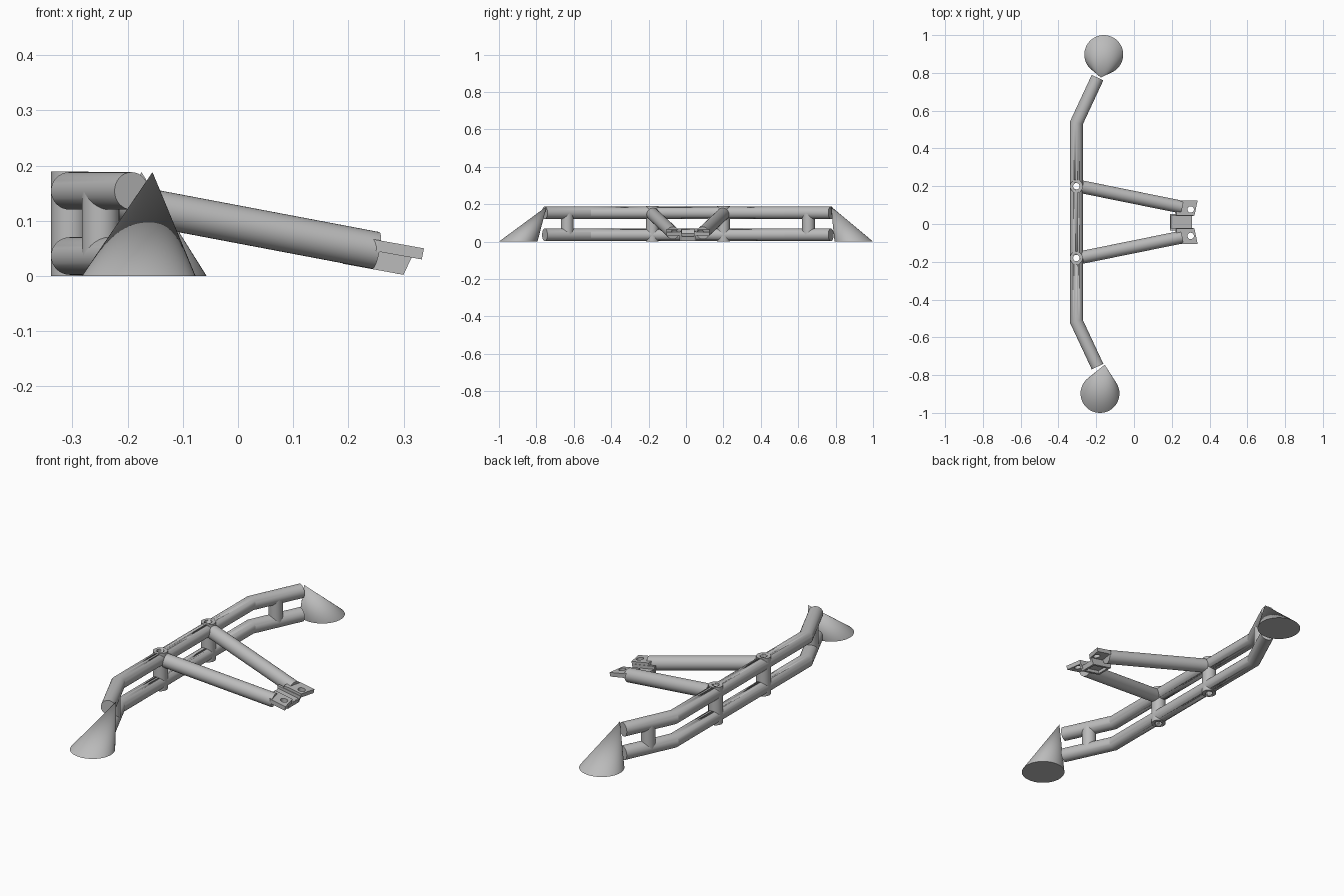
import bpy, bmesh, math
from mathutils import Vector

cube = bpy.data.objects.get("Cube")
if cube:
    bpy.data.objects.remove(cube, do_unlink=True)

steel = bpy.data.materials.new("grey_steel")
steel.use_nodes = True
COLOUR = (0.5, 0.5, 0.5, 1)
steel.diffuse_color = COLOUR
steel.node_tree.nodes["Principled BSDF"].inputs["Base Color"].default_value = COLOUR

R = 0.034        # tube radius
BORE = 0.017     # bolt hole radius
MID = 0.01       # y of the frame's symmetry plane
TOP, LOW = 0.154, 0.036   # rail heights
RAIL_X = -0.305


def finish(name, bm, smooth=True):
    bmesh.ops.recalc_face_normals(bm, faces=bm.faces)
    mesh = bpy.data.meshes.new(name)
    bm.to_mesh(mesh)
    bm.free()
    mesh.materials.append(steel)
    obj = bpy.data.objects.new(name, mesh)
    bpy.context.collection.objects.link(obj)
    if smooth:
        activate(obj)
        bpy.ops.object.shade_smooth_by_angle(angle=math.radians(20))
    return obj


def activate(obj):
    bpy.ops.object.select_all(action="DESELECT")
    obj.select_set(True)
    bpy.context.view_layer.objects.active = obj


def tube(name, path, radius=R, sides=32):
    """Round tube along a path, mitred at its bends."""
    pts = [Vector(p) for p in path]
    dirs = [(b - a).normalized() for a, b in zip(pts, pts[1:])]
    bm = bmesh.new()
    rings = []
    for i, p in enumerate(pts):
        d = dirs[max(i - 1, 0)]
        n = (d + dirs[min(i, len(dirs) - 1)]).normalized()
        ref = Vector((0, 0, 1)) if abs(d.z) < 0.9 else Vector((1, 0, 0))
        u = d.cross(ref).normalized()
        v = u.cross(d)
        ring = []
        for k in range(sides):
            a = math.tau * k / sides
            o = (u * math.cos(a) + v * math.sin(a)) * radius
            ring.append(bm.verts.new(p + o - d * (o.dot(n) / d.dot(n))))
        rings.append(ring)
    for a, b in zip(rings, rings[1:]):
        for k in range(sides):
            j = (k + 1) % sides
            bm.faces.new((a[k], a[j], b[j], b[k]))
    bm.faces.new(rings[0])
    bm.faces.new(rings[-1])
    return finish(name, bm)


def prism(name, points, push):
    """Flat outline pushed along a vector."""
    bm = bmesh.new()
    face = bm.faces.new([bm.verts.new(p) for p in points])
    new = bmesh.ops.extrude_face_region(bm, geom=[face])["geom"]
    bmesh.ops.translate(bm, vec=push, verts=[g for g in new if isinstance(g, bmesh.types.BMVert)])
    return finish(name, bm, smooth=False)


def cone(name, centre, radius, apex, sides=48):
    bm = bmesh.new()
    base = [bm.verts.new((centre[0] + radius * math.cos(math.tau * k / sides),
                          centre[1] + radius * math.sin(math.tau * k / sides), 0))
            for k in range(sides)]
    tip = bm.verts.new(apex)
    bm.faces.new(base)
    for k in range(sides):
        bm.faces.new((base[k], base[(k + 1) % sides], tip))
    return finish(name, bm)


def drill(targets, x, y):
    """Bore a vertical bolt hole through the targets."""
    cutter = tube("hole_cutter", [(x, y, -0.1), (x, y, 0.3)], BORE, 24)
    cutter.hide_render = True
    for obj in targets:
        mod = obj.modifiers.new("bolt_hole", "BOOLEAN")
        mod.operation = "DIFFERENCE"
        mod.solver = "EXACT"
        mod.object = cutter
        activate(obj)
        bpy.ops.object.modifier_apply(modifier=mod.name)
    bpy.data.objects.remove(cutter, do_unlink=True)


# Upper and lower rails with angled ends
rails = []
for name, z in (("upper_rail", TOP), ("lower_rail", LOW)):
    path = [(-0.193, MID - 0.765, z), (RAIL_X, MID - 0.525, z),
            (RAIL_X, MID + 0.525, z), (-0.193, MID + 0.765, z)]
    rails.append(tube(name, path))

for side, s in (("back", 1), ("front", -1)):
    # Bored post joining the rails
    y = MID + s * 0.19
    post = tube(side + "_post", [(RAIL_X, y, 0), (RAIL_X, y, TOP + R + 0.001)])
    drill(rails + [post], RAIL_X, y)

    # Short strut near the rail end
    y = MID + s * 0.645
    tube(side + "_strut", [(-0.249, y, LOW), (-0.249, y, TOP)])

    # Sloping arm
    tube(side + "_arm", [(-0.278, MID + s * 0.187, 0.146), (0.25, MID + s * 0.08, 0.046)])

    # Bolt tab on the arm tip
    def tab_z(x):
        return 0.07 - 0.18 * (x - 0.225)
    outline = [(0.225, 0.1), (0.255, 0.115), (0.337, 0.115), (0.32, 0.034), (0.225, 0.034)]
    tab = prism(side + "_tab", [(x, MID + s * w, tab_z(x)) for x, w in outline],
                (-0.004, 0, -0.02))
    drill([tab], 0.3, MID - 0.003 + s * 0.07)

    # Side wall of the cross bracket
    wall = [(0.19, 0.062), (0.19, 0.022), (0.3, 0.002), (0.315, 0.034), (0.315, 0.042)]
    prism(side + "_bracket_wall", [(x, MID + s * 0.044, z) for x, z in wall],
          (0, -s * 0.012, 0))

# Cross bracket web, with end lips below it
width = (0, 0.08, 0)
for name, outline in (
        ("bracket_web", [(0.195, 0.047), (0.305, 0.027), (0.303, 0.017), (0.193, 0.037)]),
        ("bracket_rear_lip", [(0.193, 0.045), (0.205, 0.043), (0.203, 0.02), (0.191, 0.022)]),
        ("bracket_front_lip", [(0.297, 0.027), (0.308, 0.025), (0.3, 0.002), (0.288, 0.004)])):
    prism(name, [(x, MID - 0.04, z) for x, z in outline], width)

# Leaning end cones
cone("front_cone", (-0.18, -0.897), 0.103, (-0.155, -0.745, 0.188))
cone("back_cone", (-0.16, 0.897), 0.103, (-0.175, 0.775, 0.188))
